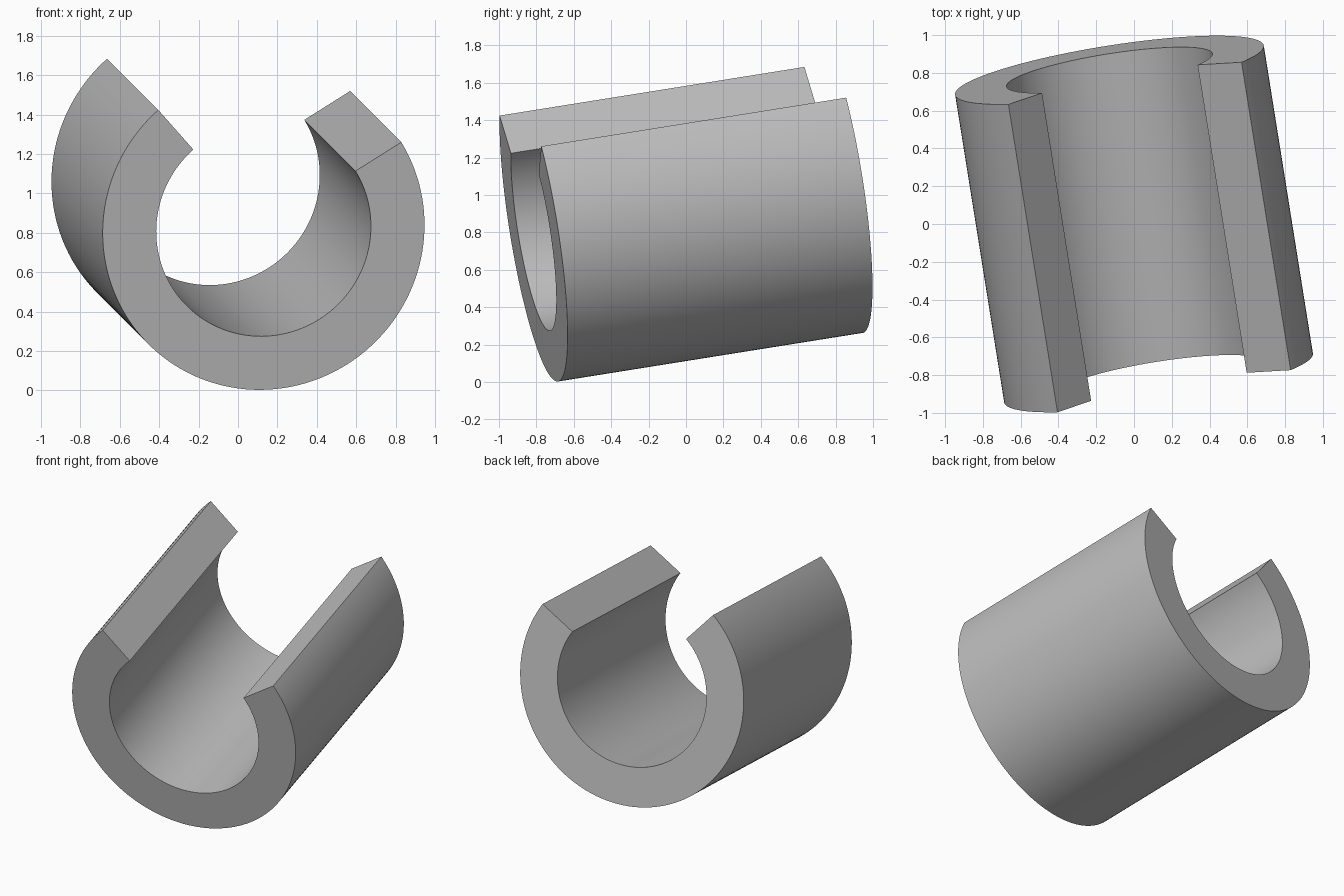
import bpy, bmesh, math
from mathutils import Vector, Matrix

cube = bpy.data.objects.get("Cube")
if cube:
    bpy.data.objects.remove(cube, do_unlink=True)

OUTER, INNER = 0.8275, 0.552
START, END = math.radians(132.3), math.radians(392.6)
STEPS = 96

# Grey material
grey = bpy.data.materials.new("plain grey")
grey.use_nodes = True
colour = (0.5, 0.5, 0.5, 1)
grey.diffuse_color = colour
grey.node_tree.nodes["Principled BSDF"].inputs["Base Color"].default_value = colour

# Tube axis, front to back, and the frame of its cross-section
span = Vector((-0.26, 1.63, 0.26))
axis = span.normalized()
side = axis.cross(Vector((0, 0, 1))).normalized()
up = side.cross(axis)


def arc(radius):
    angles = [START + (END - START) * i / STEPS for i in range(STEPS + 1)]
    return [(radius * math.cos(a), radius * math.sin(a), -span.length / 2) for a in angles]


# Open C-shaped profile, extruded along the axis
bm = bmesh.new()
profile = bm.faces.new([bm.verts.new(p) for p in arc(OUTER) + arc(INNER)[::-1]])
extruded = bmesh.ops.extrude_face_region(bm, geom=[profile], use_keep_orig=True)
new_verts = [g for g in extruded["geom"] if isinstance(g, bmesh.types.BMVert)]
bmesh.ops.translate(bm, verts=new_verts, vec=(0, 0, span.length))
bmesh.ops.recalc_face_normals(bm, faces=bm.faces)

mesh = bpy.data.meshes.new("split_tube")
bm.to_mesh(mesh)
bm.free()
mesh.materials.append(grey)
tube = bpy.data.objects.new("split_tube", mesh)
bpy.context.collection.objects.link(tube)

# Tilt the tube into its resting pose
frame = Matrix((side, up, -axis)).transposed().to_4x4()
tube.matrix_world = Matrix.Translation((0, 0, 0.95)) @ frame

# Smooth round walls, sharp rims
bpy.ops.object.select_all(action='DESELECT')
tube.select_set(True)
bpy.context.view_layer.objects.active = tube
bpy.ops.object.shade_smooth_by_angle(angle=math.radians(30))
